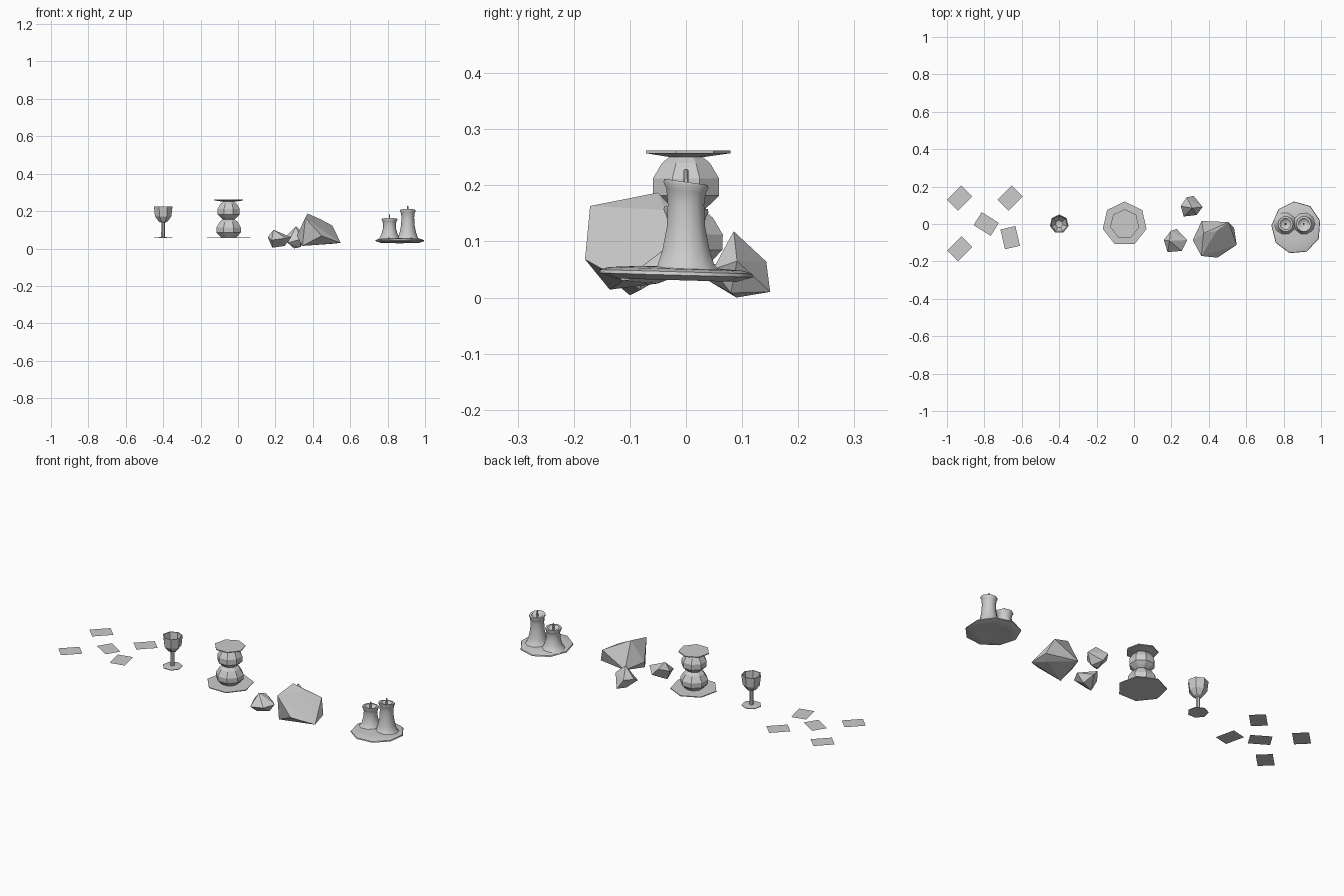
import bpy, bmesh
from math import sin, cos, pi, radians

if "Cube" in bpy.data.objects:
    bpy.data.objects.remove(bpy.data.objects["Cube"])


def finish(name, bm, smooth=False):
    bmesh.ops.remove_doubles(bm, verts=bm.verts, dist=0.0002)
    bmesh.ops.recalc_face_normals(bm, faces=bm.faces)
    me = bpy.data.meshes.new(name)
    bm.to_mesh(me)
    bm.free()
    ob = bpy.data.objects.new(name, me)
    bpy.context.collection.objects.link(ob)
    if smooth:
        bpy.ops.object.select_all(action='DESELECT')
        ob.select_set(True)
        bpy.context.view_layer.objects.active = ob
        bpy.ops.object.shade_smooth_by_angle(angle=radians(50))
    return ob


def lathe(name, x, y, profile, sides, start=pi / 2, smooth=False, warp=None):
    """Revolve (radius, z) points around a vertical axis at x, y."""
    bm = bmesh.new()
    rings = []
    for r, z in profile:
        ring = []
        for i in range(sides):
            a = start + 2 * pi * i / sides
            p = (x + r * cos(a), y + r * sin(a), z)
            ring.append(bm.verts.new(warp(p) if warp else p))
        rings.append(ring)
    for lo, hi in zip(rings, rings[1:]):
        for i in range(sides):
            j = (i + 1) % sides
            bm.faces.new((lo[i], lo[j], hi[j], hi[i]))
    return finish(name, bm, smooth)


def rock(name, points):
    bm = bmesh.new()
    for p in points:
        bm.verts.new(p)
    bmesh.ops.convex_hull(bm, input=bm.verts)
    return finish(name, bm)


# scattered cards
cards = [(-0.932, 0.139, 45), (-0.662, 0.139, 45), (-0.79, 0.0, -32),
         (-0.662, -0.073, -77), (-0.932, -0.132, 45)]
for n, (x, y, deg) in enumerate(cards):
    c, s = cos(radians(deg)), sin(radians(deg))
    bm = bmesh.new()
    bm.faces.new([bm.verts.new((x + u * c - v * s, y + u * s + v * c, 0.048))
                  for u, v in ((-.054, -.041), (.054, -.041), (.054, .041), (-.054, .041))])
    finish(f"card_{n + 1}", bm)

# goblet: foot, stem and hollow cup
lathe("goblet", -0.40, 0,
      [(0, .055), (.051, .055), (.051, .058), (.011, .061), (.010, .138), (.024, .144),
       (.045, .172), (.051, .225), (.046, .225), (.040, .175), (.020, .150), (0, .147)], 7)

# two-bulb lamp: foot plate, bulbs, top plate
lathe("lamp_foot", -0.05, 0, [(0, .056), (.12, .056), (.12, .060), (0, .060)], 7)
lathe("lamp_bulbs", -0.05, 0,
      [(.045, .060), (.070, .085), (.071, .112), (.052, .142), (.034, .156),
       (.048, .167), (.064, .182), (.064, .212), (.046, .240), (.03, .252)], 8, pi / 8)
lathe("lamp_top_plate", -0.05, 0, [(0, .247), (.03, .250), (.079, .257), (.079, .262), (0, .262)], 7)

# faceted rocks
rock("big_rock", [
    (.372, -.05, .187), (.442, -.037, .156), (.36, -.171, .163), (.447, -.180, .068),
    (.549, -.112, .03), (.505, .01, .122), (.362, .016, .05), (.314, -.086, .07),
    (.345, -.136, .014), (.50, -.05, .025), (.535, -.02, .045)])
rock("small_rock_front", [
    (.159, -.086, .06), (.196, -.037, .08), (.228, -.027, .045), (.284, -.086, .06),
    (.255, -.144, .055), (.18, -.15, .045), (.19, -.09, .10), (.184, -.10, .004), (.25, -.08, .014)])
rock("small_rock_back", [
    (.25, .096, .06), (.282, .143, .064), (.319, .15, .01), (.367, .091, .065),
    (.335, .048, .05), (.266, .04, .03), (.31, .085, .118), (.30, .09, .0), (.335, .08, .008)])


# melted wax dish, slightly tilted
def dish_warp(p):
    return (p[0], -.02 + (p[1] + .02) * 1.06, p[2] - .03 * (p[1] + .02))


lathe("wax_dish", 0.867, -.02,
      [(0, .037), (.075, .033), (.105, .031), (.133, .040), (.131, .046), (.115, .051), (.07, .054), (0, .057)],
      9, radians(95), True, dish_warp)


# candles with flared foot, hollowed top and wick
for name, x, top, slope in (("tall_candle", .908, .206, -.14), ("short_candle", .81, .160, -.06)):
    def lean(p, top=top, slope=slope):
        return (p[0], p[1], p[2] + (slope * p[1] if p[2] > top - .03 else 0))
    h = top - .045
    lathe(name, x, 0,
          [(.066, .045), (.053, .058), (.044, .045 + .25 * h), (.036, .045 + .5 * h),
           (.034, .045 + .75 * h), (.037, top - .016), (.042, top - .006), (.041, top),
           (.030, top), (.022, top - .010), (0, top - .013)], 10, 0, True, lean)
    lathe(name + "_wick", x, 0,
          [(0, top - .014), (.005, top - .014), (.004, top + .022), (0, top + .023)], 6)
